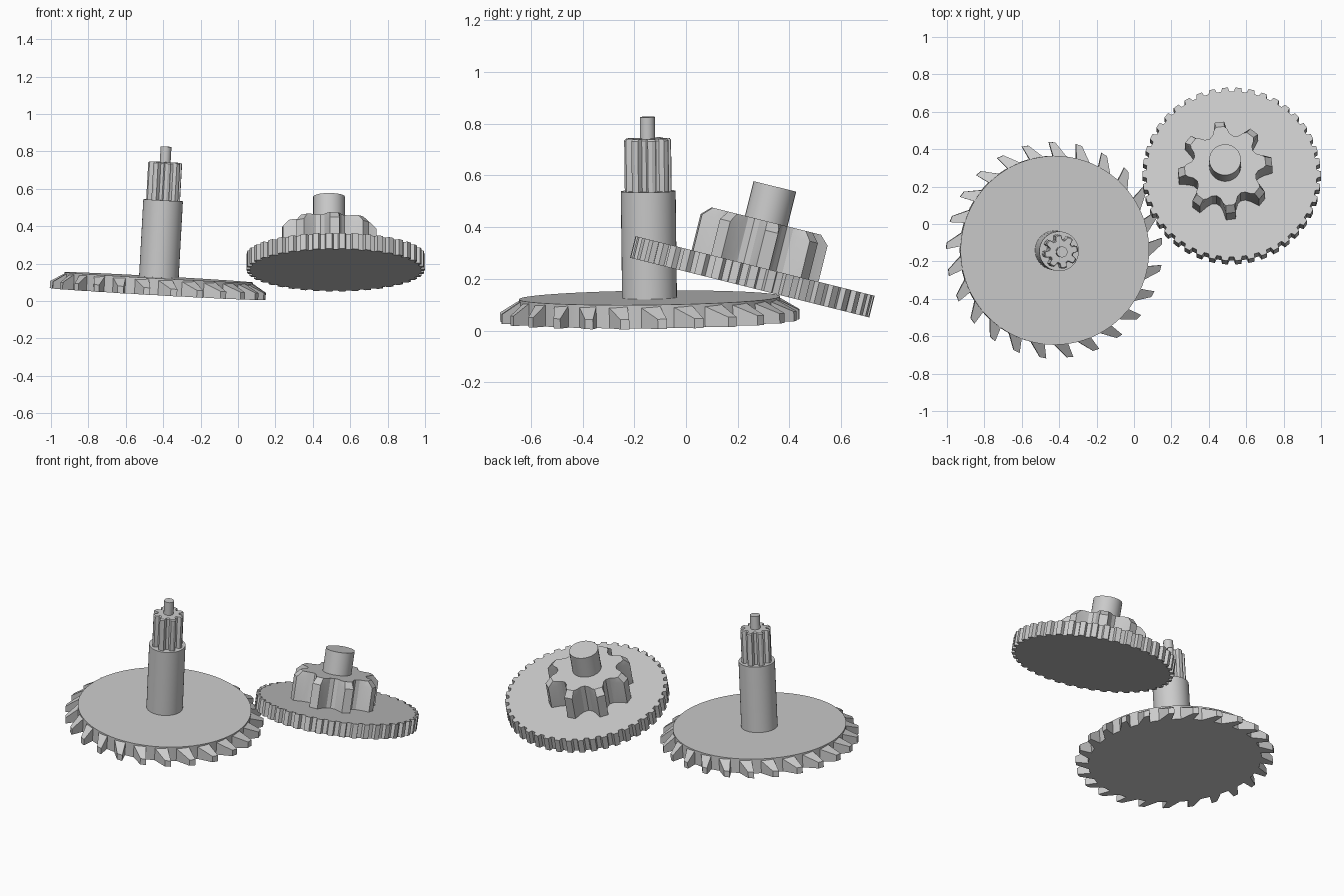
import bpy, bmesh, math
from mathutils import Vector, Matrix

if "Cube" in bpy.data.objects:
    bpy.data.objects.remove(bpy.data.objects["Cube"])

grey = bpy.data.materials.new("light_grey")
grey.diffuse_color = (0.6, 0.6, 0.6, 1)
grey.use_nodes = True
grey.node_tree.nodes["Principled BSDF"].inputs["Base Color"].default_value = grey.diffuse_color


def polar(r, deg):
    a = math.radians(deg)
    return (r * math.cos(a), r * math.sin(a))


def circle(r, n):
    return [polar(r, 360 * i / n) for i in range(n)]


def toothed(tooth, n, phase=0):
    """Repeat one tooth, given as (radius, fraction of pitch), around a circle."""
    return [polar(r, phase + 360 / n * (i + f)) for i in range(n) for r, f in tooth]


def frame(origin, axis):
    q = Vector((0, 0, 1)).rotation_difference(Vector(axis))
    return Matrix.Translation(origin) @ q.to_matrix().to_4x4()


def loft(bm, layers):
    """Skin a stack of (outline, height) layers and cap both ends."""
    rings = [[bm.verts.new((x, y, z)) for x, y in pts] for pts, z in layers]
    n = len(rings[0])
    for a, b in zip(rings, rings[1:]):
        for i in range(n):
            j = (i + 1) % n
            bm.faces.new((a[i], a[j], b[j], b[i]))
    bm.faces.new(rings[0][::-1])
    bm.faces.new(rings[-1])


def finish(name, bm, matrix):
    bmesh.ops.recalc_face_normals(bm, faces=bm.faces)
    me = bpy.data.meshes.new(name)
    bm.to_mesh(me)
    bm.free()
    me.materials.append(grey)
    ob = bpy.data.objects.new(name, me)
    ob.matrix_world = matrix
    bpy.context.collection.objects.link(ob)
    bpy.ops.object.select_all(action='DESELECT')
    ob.select_set(True)
    bpy.context.view_layer.objects.active = ob
    bpy.ops.object.shade_smooth_by_angle(angle=math.radians(25))


def part(name, layers, matrix):
    bm = bmesh.new()
    loft(bm, layers)
    finish(name, bm, matrix)


# Ratchet wheel with its tall stepped shaft
A = frame((-0.428, -0.14, 0.037), (0.055, -0.012, 1))
part("ratchet_disc", [(circle(0.505, 80), 0), (circle(0.505, 80), 0.09)], A)

# Leaning wedge teeth, full height at the disc and low at the tip
bm = bmesh.new()
for k in range(25):
    rot = Matrix.Rotation(math.radians(81 + 14.4 * k), 4, 'Z')
    foot, tip = [(0.49, 0.0), (0.49, 0.085)], [(0.567, 0.12), (0.57, 0.085)]
    low = [bm.verts.new(rot @ Vector((x, y, 0))) for x, y in foot + tip]
    high = [bm.verts.new(rot @ Vector((x, y, z)))
            for (x, y), z in zip(foot + tip, (0.088, 0.088, 0.038, 0.038))]
    bm.faces.new(low[::-1])
    bm.faces.new(high)
    for i in range(4):
        j = (i + 1) % 4
        bm.faces.new((low[i], low[j], high[j], high[i]))
finish("ratchet_teeth", bm, A)

part("shaft", [(circle(0.106, 40), 0.08), (circle(0.106, 40), 0.503)], A)
small = [(0.089, -0.22), (0.092, 0), (0.089, 0.22), (0.068, 0.34), (0.065, 0.5), (0.068, 0.66)]
part("shaft_pinion", [(toothed(small, 8, 10), 0.50), (toothed(small, 8, 10), 0.70),
                      (toothed([(r - 0.006, f) for r, f in small], 8, 10), 0.707)], A)
part("shaft_pin", [(circle(0.029, 24), 0.70), (circle(0.029, 24), 0.79)], A)

# Tilted spur wheel
axis = Vector((0, 0.242, 0.970))
B = frame((0.522, 0.2565, 0.208), axis)
spur = [(0.477, -0.22), (0.477, 0.22), (0.456, 0.32), (0.456, 0.68)]
part("spur_wheel", [(toothed(spur, 42), -0.043), (toothed(spur, 42), 0.043)], B)

# Rounded pinion with chamfered tooth tips, and its boss, set off centre
C = B @ Matrix.Translation((-0.035, 0, 0))
big = [(0.253, -0.13), (0.253, 0.13), (0.205, 0.22), (0.18, 0.33),
       (0.17, 0.5), (0.18, 0.67), (0.205, 0.78)]
top = [(min(r, 0.218), f) for r, f in big]
part("spur_pinion", [(toothed(big, 8, 7), 0.04), (toothed(big, 8, 7), 0.187),
                     (toothed(top, 8, 7), 0.222)], C)
part("spur_boss", [(circle(0.085, 28), 0.21), (circle(0.085, 28), 0.36)], C)
